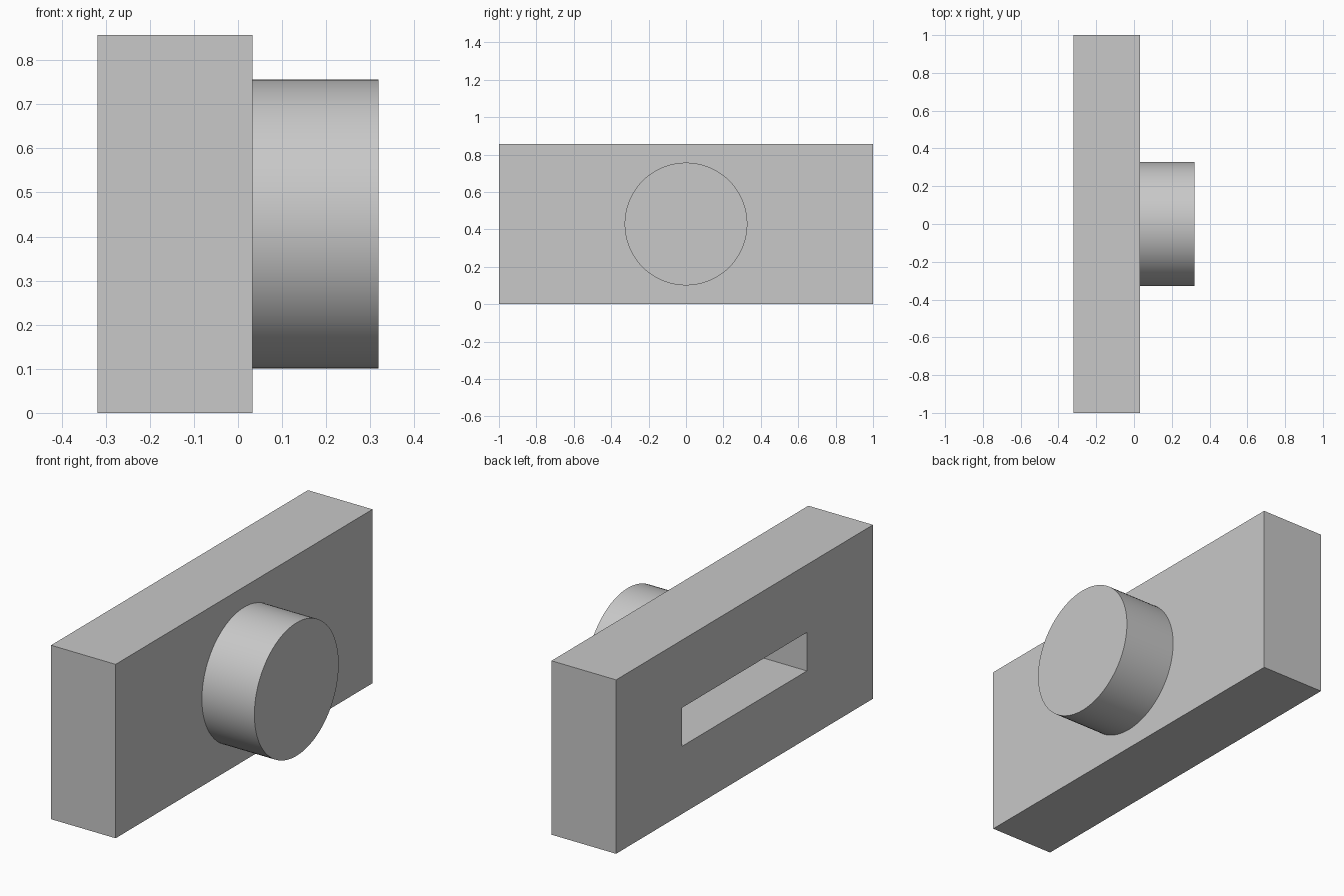
import bpy
import bmesh
import math
from mathutils import Matrix, Vector

cube = bpy.data.objects.get("Cube")
if cube:
    bpy.data.objects.remove(cube, do_unlink=True)

# Overall sizes
BACK, FACE, TIP = -0.319, 0.033, 0.319
HEIGHT = 0.857
MID = HEIGHT / 2
RADIUS = 0.328
SLOT_HALF_Y, SLOT_HALF_Z, SLOT_DEPTH = 0.486, 0.095, 0.285

grey = bpy.data.materials.new("light grey")
grey.use_nodes = True
grey.diffuse_color = (0.58, 0.58, 0.58, 1)
grey.node_tree.nodes["Principled BSDF"].inputs["Base Color"].default_value = grey.diffuse_color


def add_object(name, bm):
    mesh = bpy.data.meshes.new(name)
    bm.to_mesh(mesh)
    bm.free()
    mesh.materials.append(grey)
    obj = bpy.data.objects.new(name, mesh)
    bpy.context.collection.objects.link(obj)
    return obj


# Rectangular body block
bm = bmesh.new()
bmesh.ops.create_cube(bm, size=1)
bmesh.ops.scale(bm, vec=(FACE - BACK, 2, HEIGHT), verts=bm.verts)
bmesh.ops.translate(bm, vec=((BACK + FACE) / 2, 0, MID), verts=bm.verts)

# Blind slot sunk into the back of the block
bm.normal_update()
slot = min(bm.faces, key=lambda f: f.calc_center_median().x)
bmesh.ops.inset_region(bm, faces=[slot], thickness=0.1)
for v in slot.verts:
    v.co.y = math.copysign(SLOT_HALF_Y, v.co.y)
    v.co.z = MID + math.copysign(SLOT_HALF_Z, v.co.z - MID)
floor = bmesh.ops.extrude_discrete_faces(bm, faces=[slot])["faces"][0]
bmesh.ops.translate(bm, vec=Vector((SLOT_DEPTH, 0, 0)), verts=floor.verts)
bmesh.ops.recalc_face_normals(bm, faces=bm.faces)
add_object("body_block", bm)

# Round boss on the opposite side
bm = bmesh.new()
bmesh.ops.create_cone(
    bm, cap_ends=True, segments=96, radius1=RADIUS, radius2=RADIUS, depth=TIP - FACE,
    matrix=Matrix.Translation(((FACE + TIP) / 2, 0, MID)) @ Matrix.Rotation(math.pi / 2, 4, "Y"))
boss = add_object("round_boss", bm)
bpy.ops.object.select_all(action="DESELECT")
boss.select_set(True)
bpy.context.view_layer.objects.active = boss
bpy.ops.object.shade_smooth_by_angle(angle=math.radians(30))
